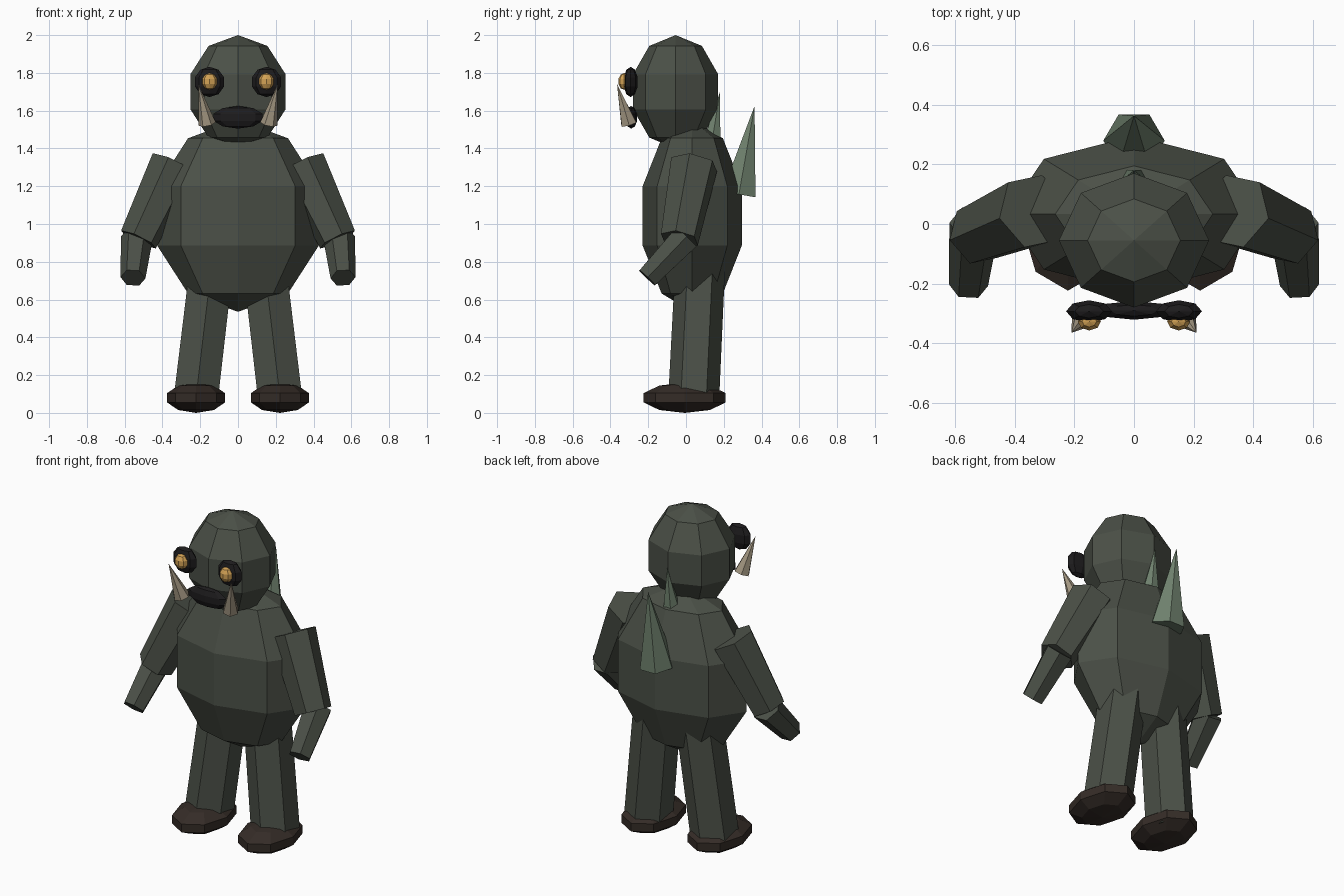
import bpy, bmesh
from mathutils import Vector, Matrix

if "Cube" in bpy.data.objects:
    bpy.data.objects.remove(bpy.data.objects["Cube"])


def material(name, rgb):
    m = bpy.data.materials.new(name)
    m.diffuse_color = (*rgb, 1)
    m.use_nodes = True
    m.node_tree.nodes["Principled BSDF"].inputs["Base Color"].default_value = m.diffuse_color
    return m


SKIN = material("skin", (0.07, 0.08, 0.063))
SPIKE = material("spike", (0.16, 0.22, 0.155))
TUSK = material("tusk", (0.38, 0.32, 0.23))
DARK = material("dark", (0.012, 0.011, 0.012))
EYE = material("eye", (0.65, 0.36, 0.09))
SHOE = material("shoe", (0.035, 0.025, 0.02))


def finish(name, bm, mat):
    bmesh.ops.recalc_face_normals(bm, faces=bm.faces)
    me = bpy.data.meshes.new(name)
    bm.to_mesh(me)
    bm.free()
    me.materials.append(mat)
    ob = bpy.data.objects.new(name, me)
    bpy.context.collection.objects.link(ob)
    return ob


def ball(name, centre, radii, mat):
    """Eight-sided faceted ellipsoid with its poles on z."""
    bm = bmesh.new()
    bmesh.ops.create_uvsphere(bm, u_segments=8, v_segments=5, radius=1)
    bm.transform(Matrix.Translation(centre) @ Matrix.Diagonal((*radii, 1)))
    return finish(name, bm, mat)


def limb(name, a, b, ra, rb, ref, mat):
    """Six-sided tapered tube from a to b; one corner points along ref."""
    a, b = Vector(a), Vector(b)
    z = (b - a).normalized()
    x = Vector(ref)
    x = (x - z * x.dot(z)).normalized()
    y = z.cross(x)
    frame = Matrix((x, y, z)).transposed().to_4x4()
    bm = bmesh.new()
    bmesh.ops.create_cone(bm, cap_ends=True, segments=6, radius1=ra,
                          radius2=rb, depth=(b - a).length)
    # align a corner with local x whatever the primitive's start angle
    v = bm.verts[:][0].co
    spin = Matrix.Rotation(-Vector((1, 0)).angle_signed(Vector((v.x, v.y))) * -1, 4, 'Z')
    bm.transform(Matrix.Translation((a + b) / 2) @ frame @ spin)
    return finish(name, bm, mat)


# Torso and head
ball("torso", (0, 0.033, 1.043), (0.45, 0.276, 0.508), SKIN)
ball("head", (0, -0.055, 1.70), (0.265, 0.237, 0.30), SKIN)
ball("mouth", (0, -0.29, 1.565), (0.137, 0.033, 0.06), DARK)

# Back spikes
limb("large_back_spike", (0, 0.28, 1.157), (0, 0.363, 1.625), 0.103, 0, (1, 0, 0), SPIKE)
limb("small_back_spike", (0, 0.135, 1.42), (0, 0.18, 1.70), 0.055, 0, (1, 0, 0), SPIKE)

# Paired parts
for side, s in (("left", 1), ("right", -1)):
    ball(f"{side}_eye_socket", (s * 0.151, -0.293, 1.752), (0.081, 0.039, 0.08), DARK)
    ball(f"{side}_eye", (s * 0.15, -0.327, 1.755), (0.041, 0.032, 0.045), EYE)
    limb(f"{side}_tusk", (s * 0.163, -0.303, 1.53), (s * 0.21, -0.365, 1.74),
         0.046, 0, (1, 0, 0), TUSK)
    limb(f"{side}_upper_arm", (s * 0.338, 0.043, 1.316), (s * 0.527, -0.035, 0.918),
         0.13, 0.105, (s, -0.25, 0), SKIN)
    limb(f"{side}_forearm", (s * 0.535, 0.0, 0.93), (s * 0.556, -0.205, 0.715),
         0.085, 0.066, (1, 0, 0), SKIN)
    limb(f"{side}_leg", (s * 0.14, 0.075, 0.78), (s * 0.225, 0.04, 0.06),
         0.132, 0.135, (0, 1, 0), SKIN)
    ball(f"{side}_foot", (s * 0.222, -0.007, 0.08), (0.161, 0.228, 0.08), SHOE)
